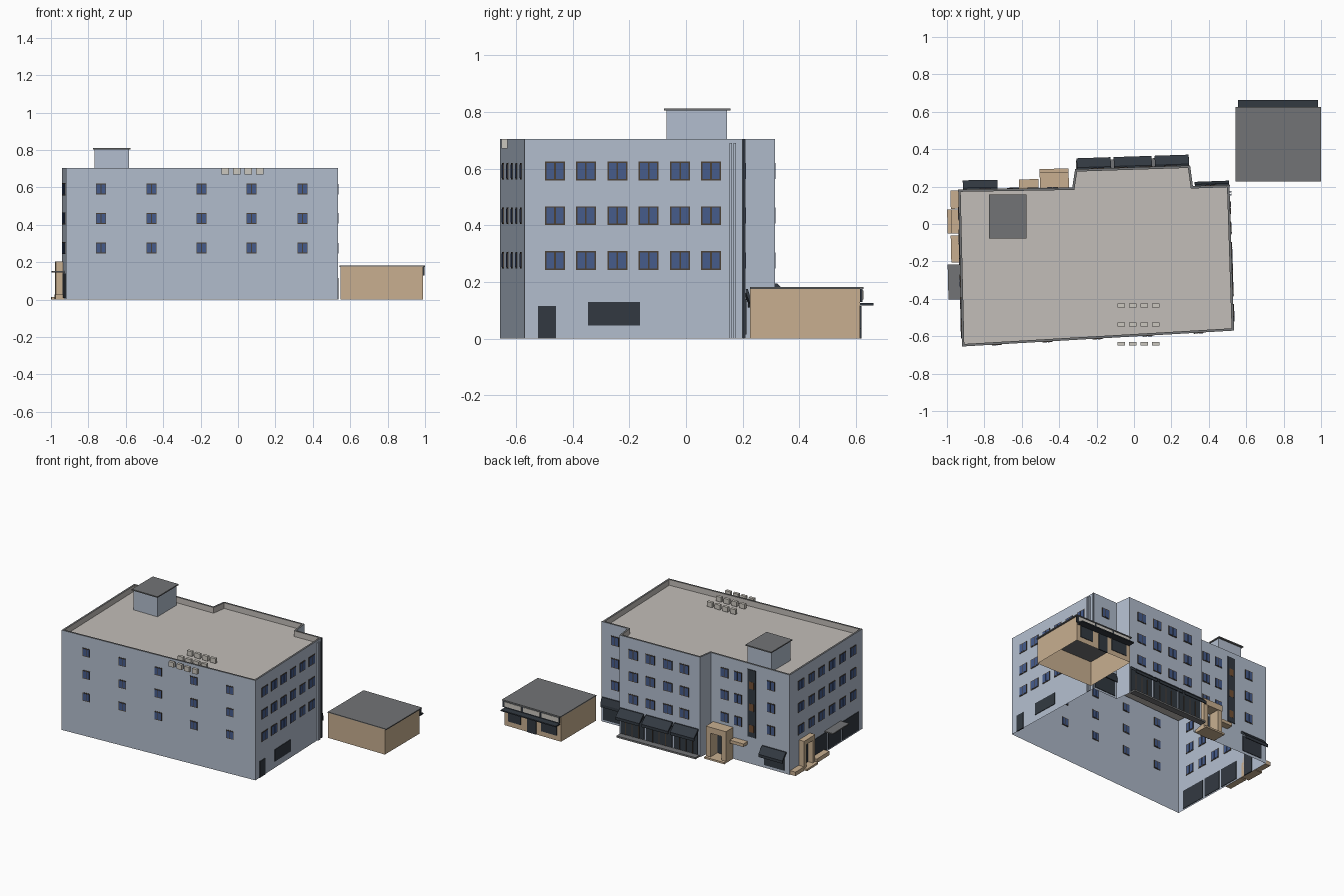
import bpy, bmesh
from mathutils import Vector

if "Cube" in bpy.data.objects:
    bpy.data.objects.remove(bpy.data.objects["Cube"])


def material(name, r, g, b):
    m = bpy.data.materials.new(name)
    m.diffuse_color = (r, g, b, 1)
    m.use_nodes = True
    m.node_tree.nodes["Principled BSDF"].inputs["Base Color"].default_value = m.diffuse_color
    return m


WALL = material("blue grey render", 0.45, 0.515, 0.62)
ROOF = material("pale roof grey", 0.54, 0.51, 0.48)
GREY = material("dark grey sheet", 0.17, 0.175, 0.18)
DARK = material("dark slate", 0.032, 0.041, 0.053)
GLASS = material("blue glass", 0.061, 0.107, 0.262)
FRAME = material("brown black frame", 0.07, 0.053, 0.038)
TAN = material("tan stone", 0.58, 0.43, 0.28)
BROWN = material("brown panel", 0.17, 0.08, 0.035)
PALE = material("pale metal", 0.60, 0.57, 0.52)


def finish(name, bm, *mats):
    bmesh.ops.recalc_face_normals(bm, faces=bm.faces)
    me = bpy.data.meshes.new(name)
    bm.to_mesh(me)
    bm.free()
    for m in mats:
        me.materials.append(m)
    ob = bpy.data.objects.new(name, me)
    bpy.context.collection.objects.link(ob)
    return ob


class Side:
    """One wall line; its outward normal lies to the right of a -> b."""
    def __init__(self, a, b):
        self.a, self.t = Vector(a), (Vector(b) - Vector(a)).normalized()
        self.n = Vector((self.t.y, -self.t.x))
        self.axis = 0 if abs(self.t.x) > abs(self.t.y) else 1

    def at(self, c, off=0.0, u=0.0):
        k = (c - self.a[self.axis]) / self.t[self.axis]
        return self.a + self.t * (k + u) + self.n * off


def prism(bm, side, c, w, profile):
    """Extrude an (outward, z) profile along a wall, centred at coordinate c."""
    rings = []
    for u in (-w / 2, w / 2):
        rings.append([bm.verts.new((*side.at(c, o, u), z)) for o, z in profile])
    p, q = rings
    bm.faces.new(p)
    bm.faces.new(q[::-1])
    for i in range(len(p)):
        j = (i + 1) % len(p)
        bm.faces.new((p[i], p[j], q[j], q[i]))


def box(bm, side, c, w, z0, z1, o0=-0.004, o1=0.004):
    prism(bm, side, c, w, [(o0, z0), (o1, z0), (o1, z1), (o0, z1)])


def boxes(name, mat, items):
    bm = bmesh.new()
    for it in items:
        box(bm, *it)
    return finish(name, bm, mat)


def span(side, a, b, *rest):
    return (side, (a + b) / 2, abs(b - a), *rest)


# main building shell: open below, parapet with sunken roof
H, DECK, RIM = 0.705, 0.665, 0.013
PTS = [(-0.92, -0.655), (0.535, -0.57), (0.51, 0.21), (0.315, 0.203),
       (0.30, 0.313), (-0.315, 0.293), (-0.33, 0.195), (-0.94, 0.185)]
N = len(PTS)
SIDES = [Side(PTS[i], PTS[(i + 1) % N]) for i in range(N)]
FRONT, RIGHT, BACK_R, _, BUMP, _, BACK_L, LEFT = SIDES


def inner(i):
    n0, n1 = SIDES[i - 1].n, SIDES[i].n
    return Vector(PTS[i]) - (n0 + n1) * RIM / (1 + n0.dot(n1))


bm = bmesh.new()
ins = [inner(i) for i in range(N)]
loops = [[bm.verts.new((p[0], p[1], z)) for p in pts]
         for pts, z in ((PTS, 0), (PTS, H), (ins, H), (ins, DECK))]
for k, mi in enumerate((0, 2, 1)):
    for i in range(N):
        j = (i + 1) % N
        f = bm.faces.new((loops[k][i], loops[k][j], loops[k + 1][j], loops[k + 1][i]))
        f.material_index = mi
bm.faces.new(loops[3]).material_index = 1
finish("building_shell", bm, WALL, ROOF, GREY)

# windows: frame plate with two panes, repeated on three floors
frames, panes = [], []
SIX_R = (-0.462, -0.353, -0.242, -0.132, -0.021, 0.088)
SIX_L = (-0.545, -0.425, -0.305, -0.185, -0.065, 0.055)
for side, cols, w in ((FRONT, (-0.733, -0.4625, -0.195, 0.072, 0.345), 0.054),
                      (RIGHT, SIX_R, 0.07), (LEFT, SIX_L, 0.07),
                      (BUMP, (0.195, 0.065, -0.068, -0.195), 0.07),
                      (BACK_L, (-0.436, -0.54, -0.795), 0.06),
                      (BACK_R, (0.41,), 0.06)):
    h = 0.058 if side is FRONT else 0.066
    for c in cols:
        for zc in (0.276, 0.434, 0.591):
            frames.append((side, c, w, zc - h / 2, zc + h / 2, -0.003, 0.003))
            for s in (-1, 1):
                panes.append((side, c + s * w * 0.235, w * 0.39,
                              zc - h / 2 + 0.005, zc + h / 2 - 0.005, -0.0045, 0.0045))
boxes("window_frames", FRAME, frames)
boxes("window_panes", GLASS, panes)

# ground floor glazing and doors
boxes("ground_floor_glazing", DARK, [
    span(RIGHT, -0.522, -0.459, 0, 0.115),
    span(RIGHT, -0.346, -0.162, 0.046, 0.13),
    span(LEFT, -0.61, -0.42, 0.01, 0.14), span(LEFT, -0.40, -0.26, 0.01, 0.14),
    span(LEFT, -0.24, -0.10, 0.01, 0.14), span(LEFT, -0.02, 0.05, 0, 0.16),
    span(BUMP, 0.11, 0.29, 0.015, 0.18), span(BUMP, -0.105, 0.095, 0.015, 0.18),
    span(BUMP, -0.30, -0.12, 0.015, 0.18), span(BACK_R, 0.33, 0.50, 0.015, 0.14),
    span(BACK_L, -0.46, -0.39, 0, 0.16), span(BACK_L, -0.90, -0.745, 0.02, 0.13)])
boxes("shop_mullions", FRAME, [
    (BUMP, c + d, 0.006, 0.015, 0.15, 0, 0.007)
    for c in (0.20, -0.005, -0.21) for d in (-0.05, 0, 0.05)])

# sloping shop awnings
bm = bmesh.new()
for side, a, b, d, z in ((BUMP, -0.305, -0.123, 0.058, 0.195),
                         (BUMP, -0.107, 0.096, 0.058, 0.195),
                         (BUMP, 0.112, 0.294, 0.058, 0.195),
                         (BACK_L, -0.915, -0.73, 0.048, 0.155),
                         (BACK_R, 0.325, 0.508, 0.022, 0.175)):
    prism(bm, side, (a + b) / 2, b - a,
          [(0, z), (0.008, z), (d, z - 0.045), (d, z - 0.065), (d - 0.006, z - 0.065),
           (d - 0.006, z - 0.052), (0, z - 0.012)])
finish("shop_awnings", bm, DARK)
boxes("shop_step", GREY, [span(BUMP, -0.31, 0.295, 0, 0.012, 0, 0.045)])

# tall stairwell glazing strip
boxes("stair_strip", DARK, [(BACK_L, -0.647, 0.062, 0.19, 0.665)])
boxes("stair_panels", BROWN, [(BACK_L, -0.647, 0.036, z, z + 0.05, -0.0048, 0.0048)
                              for z in (0.225, 0.375, 0.53)])

# drainpipes and corner strip
boxes("drainpipes", WALL, [(RIGHT, c, 0.009, 0, 0.69, 0, 0.009) for c in (0.157, 0.172)])
boxes("corner_strip", DARK, [(RIGHT, 0.204, 0.008, 0, H, 0, 0.004)])

# rear entrance portico with small side shelf
boxes("rear_portico", TAN, [
    span(BACK_L, -0.503, -0.468, 0, 0.19, 0, 0.08),
    span(BACK_L, -0.383, -0.348, 0, 0.19, 0, 0.08),
    span(BACK_L, -0.503, -0.348, 0.18, 0.222, 0, 0.082),
    span(BACK_L, -0.503, -0.348, 0, 0.012, 0, 0.102),
    span(BACK_L, -0.615, -0.51, 0.13, 0.152, 0, 0.048)])

# left entrance portico, step, low planters and flat canopy
boxes("left_portico", TAN, [
    span(LEFT, -0.05, -0.022, 0, 0.18, 0, 0.04),
    span(LEFT, 0.05, 0.078, 0, 0.18, 0, 0.04),
    span(LEFT, -0.05, 0.078, 0.172, 0.205, 0, 0.04),
    span(LEFT, -0.05, 0.078, 0, 0.014, 0, 0.062),
    span(LEFT, 0.082, 0.18, 0, 0.028, 0, 0.042),
    span(LEFT, -0.205, -0.06, 0, 0.028, 0, 0.046)])
boxes("left_canopy", GREY, [span(LEFT, -0.403, -0.216, 0.145, 0.153, 0, 0.066)])

# rooftop stair house
base = Side((-1, 0), (1, 0))      # outward is -y


def block(x0, x1, y0, y1, z0, z1):
    return span(base, x0, x1, z0, z1, -y1, -y0)


boxes("roof_house", WALL, [block(-0.768, -0.582, -0.069, 0.145, DECK, 0.805)])
boxes("roof_house_cap", GREY, [block(-0.776, -0.575, -0.078, 0.157, 0.804, 0.812)])

# rows of air units
boxes("air_units", PALE, [block(x - 0.02, x + 0.02, y - 0.01, y + 0.01, 0.67, 0.704)
                          for x in (-0.068, -0.006, 0.054, 0.115)
                          for y in (-0.436, -0.537, -0.64)])

# kiosk: open below, flat roof, shop front facing the rear
bm = bmesh.new()
kp = [(0.547, 0.225), (0.99, 0.225), (0.99, 0.614), (0.547, 0.614)]
lo, hi = ([bm.verts.new((x, y, z)) for x, y in kp] for z in (0, 0.177))
for i in range(4):
    j = (i + 1) % 4
    bm.faces.new((lo[i], lo[j], hi[j], hi[i]))
finish("kiosk_walls", bm, TAN)
boxes("kiosk_roof", GREY, [block(0.543, 1.0, 0.226, 0.626, 0.175, 0.182)])
KIOSK = Side((0.99, 0.614), (0.547, 0.614))
boxes("kiosk_glazing", DARK, [span(KIOSK, a, b, z, 0.115) for a, b, z in
                              ((0.86, 0.96, 0.035), (0.74, 0.81, 0.0), (0.58, 0.70, 0.035))])
boxes("kiosk_awning", DARK, [span(KIOSK, 0.555, 0.985, 0.118, 0.126, 0, 0.048),
                             span(KIOSK, 0.555, 0.998, 0.13, 0.178, 0, 0.009)])
boxes("kiosk_sign_panels", PALE, [(KIOSK, 0.625 + i * 0.145, 0.13, 0.138, 0.17, 0.008, 0.012)
                                  for i in range(3)])
